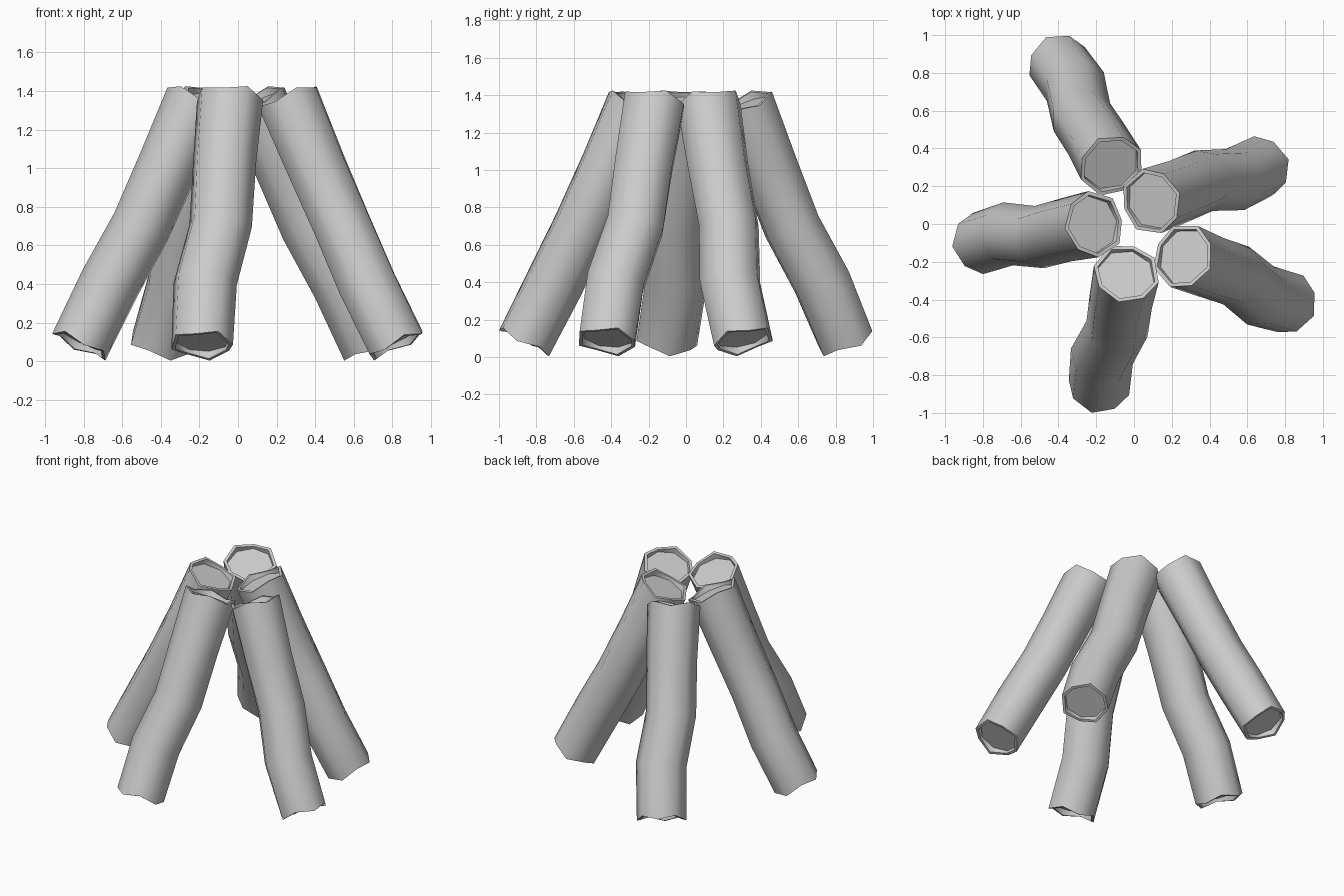
import bpy, bmesh, math
from mathutils import Vector, Matrix

cube = bpy.data.objects.get("Cube")
if cube:
    bpy.data.objects.remove(cube, do_unlink=True)

bark = bpy.data.materials.new("pale grey")
bark.use_nodes = True
GREY = (0.6, 0.6, 0.6, 1)
bark.diffuse_color = GREY
bark.node_tree.nodes["Principled BSDF"].inputs["Base Color"].default_value = GREY

SIDES = 8
# crooked centre line, from foot to tip, leaning out along the heading
PATH = [Vector(p) for p in ((-.145, -.6, .085), (-.13, -.44, .4), (-.05, -.295, .7),
                            (-.03, -.15, 1.02), (0, 0, 1.36))]
RADII = [.16, .164, .162, .164, .172]
HEADING = 256  # compass direction of the centre line above, in degrees


def ring(bm, centre, axis, radius, shift=0, wave=0):
    """One cross-section square to the axis, with a zigzag along it."""
    side = axis.cross(Vector((0, 1, 0))).normalized()
    up = side.cross(axis).normalized()
    verts = []
    for i in range(SIDES):
        a = math.tau * (i + .35) / SIDES
        r = radius * (1 + .03 * math.sin(2 * a + 1))
        along = shift + wave * (1 if i % 2 else -1)
        verts.append(bm.verts.new(centre + (side * math.cos(a) + up * math.sin(a)) * r
                                  + axis * along))
    return verts


def bridge(bm, a, b):
    for i in range(SIDES):
        j = (i + 1) % SIDES
        bm.faces.new((a[i], a[j], b[j], b[i]))


def make_log(name, tip, heading):
    bm = bmesh.new()
    last = len(PATH) - 1
    axes = [(PATH[min(i + 1, last)] - PATH[max(i - 1, 0)]).normalized()
            for i in range(last + 1)]
    # bark
    rings = [ring(bm, PATH[i], axes[i], RADII[i], 0, .013 if i in (0, last) else 0)
             for i in range(last + 1)]
    for a, b in zip(rings, rings[1:]):
        bridge(bm, a, b)
    # ragged rims around sunken end faces
    for i, out in ((0, -1), (last, 1)):
        lip = ring(bm, PATH[i], axes[i], RADII[i] * .88, 0, .011)
        floor = ring(bm, PATH[i], axes[i], RADII[i] * .86, -.03 * out)
        bridge(bm, rings[i], lip)
        bridge(bm, lip, floor)
        bm.faces.new(floor)
    bmesh.ops.recalc_face_normals(bm, faces=bm.faces)
    turn = Matrix.Rotation(math.radians(heading - HEADING), 4, 'Z')
    bm.transform(Matrix.Translation((*tip, 0)) @ turn)
    mesh = bpy.data.meshes.new(name)
    bm.to_mesh(mesh)
    bm.free()
    mesh.materials.append(bark)
    log = bpy.data.objects.new(name, mesh)
    bpy.context.collection.objects.link(log)
    bpy.ops.object.select_all(action='DESELECT')
    log.select_set(True)
    bpy.context.view_layer.objects.active = log
    bpy.ops.object.shade_smooth_by_angle(angle=math.radians(50))


# five logs leaning together
for name, tip, heading in (("back_log", (-.12, .31), 117),
                           ("back_left_log", (.09, .12), 17),
                           ("front_left_log", (.26, -.17), 335.5),
                           ("front_log", (-.04, -.26), 256),
                           ("right_log", (-.21, 0), 189)):
    make_log(name, tip, heading)
